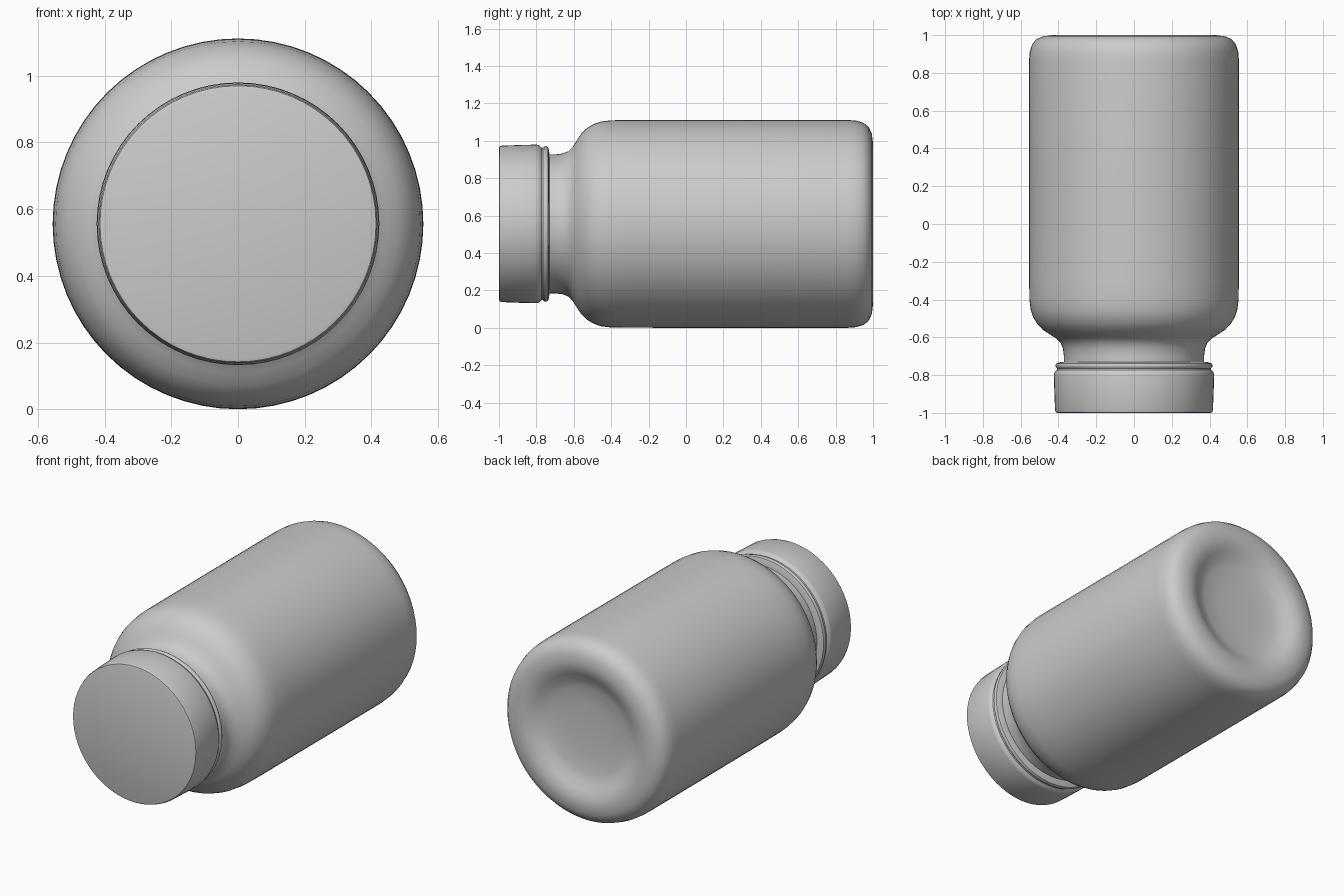
import bpy, bmesh, math

if "Cube" in bpy.data.objects:
    bpy.data.objects.remove(bpy.data.objects["Cube"])

AXIS_Z = 0.556
SEGMENTS = 64


def lathe(name, profile, angle):
    """Revolve (radius, y) points around the bottle's lengthwise axis."""
    bm = bmesh.new()
    rings = []
    for r, y in profile:
        if r == 0:
            rings.append([bm.verts.new((0, y, AXIS_Z))] * SEGMENTS)
        else:
            rings.append([bm.verts.new((r * math.cos(2 * math.pi * i / SEGMENTS), y,
                                        AXIS_Z + r * math.sin(2 * math.pi * i / SEGMENTS)))
                          for i in range(SEGMENTS)])
    for a, b in zip(rings, rings[1:]):
        for i in range(SEGMENTS):
            j = (i + 1) % SEGMENTS
            corners = list(dict.fromkeys((a[i], a[j], b[j], b[i])))
            bm.faces.new(corners)
    bmesh.ops.recalc_face_normals(bm, faces=bm.faces)
    mesh = bpy.data.meshes.new(name)
    bm.to_mesh(mesh)
    bm.free()
    obj = bpy.data.objects.new(name, mesh)
    bpy.context.collection.objects.link(obj)
    bpy.ops.object.select_all(action='DESELECT')
    obj.select_set(True)
    bpy.context.view_layer.objects.active = obj
    bpy.ops.object.shade_smooth_by_angle(angle=math.radians(angle))
    return obj


# Bottle: neck, rounded shoulder, straight wall, rounded base with a dished bottom
lathe("bottle_body", [
    (0.372, -0.76), (0.371, -0.70), (0.376, -0.66), (0.388, -0.63),
    (0.410, -0.607), (0.445, -0.585), (0.483, -0.56), (0.512, -0.53),
    (0.533, -0.495), (0.547, -0.455), (0.554, -0.40), (0.555, -0.30),
    (0.556, 0.30), (0.556, 0.86), (0.552, 0.91), (0.540, 0.95),
    (0.517, 0.978), (0.48, 0.994), (0.43, 1.0), (0.39, 0.995),
    (0.35, 0.978), (0.31, 0.955), (0.26, 0.94), (0.15, 0.932), (0, 0.93),
], 60)

# Cap: flat lid, slightly flared wall, narrow groove and retaining ring
lathe("cap", [
    (0, -1.0), (0.405, -1.0), (0.414, -0.997), (0.418, -0.985),
    (0.422, -0.88), (0.424, -0.80), (0.421, -0.785), (0.408, -0.773),
    (0.407, -0.765), (0.414, -0.758), (0.416, -0.748), (0.411, -0.738),
    (0.392, -0.732), (0.368, -0.730),
], 40)
